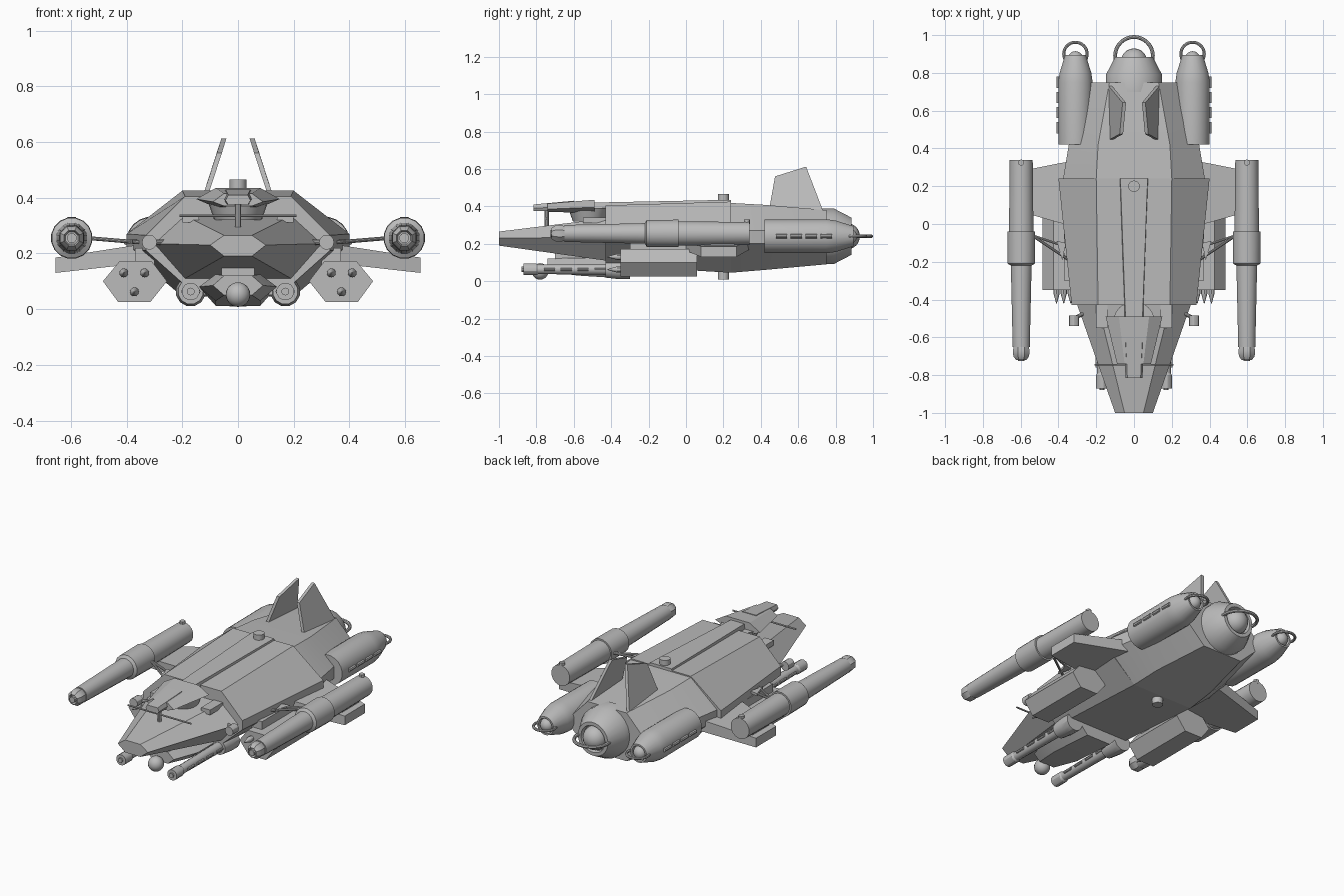
import bpy, bmesh, math
from mathutils import Vector

cube = bpy.data.objects.get("Cube")
if cube:
    bpy.data.objects.remove(cube)

grey = bpy.data.materials.new("hull grey")
grey.use_nodes = True
colour = (0.5, 0.5, 0.5, 1)
grey.diffuse_color = colour
grey.node_tree.nodes["Principled BSDF"].inputs["Base Color"].default_value = colour


def finish(name, bm, angle=30):
    bmesh.ops.recalc_face_normals(bm, faces=bm.faces)
    mesh = bpy.data.meshes.new(name)
    bm.to_mesh(mesh)
    bm.free()
    mesh.materials.append(grey)
    ob = bpy.data.objects.new(name, mesh)
    bpy.context.collection.objects.link(ob)
    bpy.ops.object.select_all(action="DESELECT")
    ob.select_set(True)
    bpy.context.view_layer.objects.active = ob
    bpy.ops.object.shade_smooth_by_angle(angle=math.radians(angle))
    return ob


def loft(name, rings, angle=30):
    """Skin a row of closed rings of points and cap both ends."""
    bm = bmesh.new()
    rows = [[bm.verts.new(p) for p in ring] for ring in rings]
    n = len(rows[0])
    for a, b in zip(rows, rows[1:]):
        for i in range(n):
            j = (i + 1) % n
            bm.faces.new((a[i], a[j], b[j], b[i]))
    bm.faces.new(rows[0])
    bm.faces.new(rows[-1])
    return finish(name, bm, angle)


def tube(name, x, z, profile, sides=16):
    """Turned part along y from (y, radius) pairs."""
    turn = [2 * math.pi * (i + 0.5) / sides for i in range(sides)]
    return loft(name, [[(x + r * math.cos(t), y, z + r * math.sin(t)) for t in turn]
                       for y, r in profile])


def rod(name, start, end, radius, sides=10, tip=None):
    a, b = Vector(start), Vector(end)
    bm = bmesh.new()
    bmesh.ops.create_cone(bm, cap_ends=True, segments=sides, radius1=radius,
                          radius2=radius if tip is None else tip, depth=(b - a).length)
    bm.transform(Vector((0, 0, 1)).rotation_difference(b - a).to_matrix().to_4x4())
    bmesh.ops.translate(bm, vec=(a + b) / 2, verts=bm.verts)
    return finish(name, bm)


def ball(name, centre, radius):
    bm = bmesh.new()
    bmesh.ops.create_uvsphere(bm, u_segments=20, v_segments=12, radius=radius)
    bmesh.ops.translate(bm, vec=centre, verts=bm.verts)
    return finish(name, bm)


def hoop(name, centre, radius, thick):
    bpy.ops.mesh.primitive_torus_add(location=centre, major_radius=radius, minor_radius=thick,
                                     major_segments=32, minor_segments=8)
    ob = bpy.context.object
    ob.name = name
    ob.data.materials.append(grey)
    bpy.ops.object.shade_smooth_by_angle()


def octagon(y, wide, flat, low, mid_low, mid_high, high):
    """Symmetric hull section with upright sides."""
    half = [(flat, low), (wide, mid_low), (wide, mid_high), (flat, high)]
    return [(x, y, z) for x, z in half] + [(-x, y, z) for x, z in reversed(half)]


def hexagon(y, wide, flat, low, mid, high):
    half = [(flat, low), (wide, mid), (flat, high)]
    return [(x, y, z) for x, z in half] + [(-x, y, z) for x, z in reversed(half)]


def box(name, lo, hi):
    (a, b, c), (d, e, f) = lo, hi
    return loft(name, [[(a, y, c), (d, y, c), (d, y, f), (a, y, f)] for y in (b, e)])


# Fuselage
loft("main_hull", [octagon(-0.43, 0.33, 0.19, 0.085, 0.21, 0.265, 0.405),
                   octagon(0.24, 0.40, 0.2, 0.045, 0.215, 0.27, 0.425)])
loft("rear_hull", [octagon(0.24, 0.375, 0.2, 0.045, 0.2, 0.27, 0.418),
                   octagon(0.42, 0.345, 0.19, 0.06, 0.2, 0.27, 0.408),
                   octagon(0.75, 0.235, 0.13, 0.09, 0.19, 0.27, 0.38)])
loft("nose", [hexagon(-1.0, 0.1, 0.05, 0.19, 0.23, 0.265),
              hexagon(-0.43, 0.3, 0.19, 0.11, 0.235, 0.335)])
loft("spine", [[(-w, y, low), (w, y, low), (w * 0.9, y, high), (-w * 0.9, y, high)]
               for y, w, low, high in ((-0.5, 0.05, 0.38, 0.42), (0.24, 0.08, 0.40, 0.435))])
rod("top_sensor", (0, 0.2, 0.42), (0, 0.2, 0.465), 0.03, 16)
rod("belly_sensor", (0, 0.2, 0.01), (0, 0.2, 0.06), 0.03, 16)

# Raised cabin on its round mount
rod("cabin_mount", (0, -0.52, 0.32), (0, -0.52, 0.39), 0.085, 24, 0.11)
loft("cabin", [hexagon(-0.74, 0.09, 0.05, 0.37, 0.385, 0.415),
               hexagon(-0.49, 0.15, 0.08, 0.365, 0.395, 0.435)])
loft("cabin_snout", [hexagon(-0.815, 0.045, 0.035, 0.375, 0.39, 0.41),
                     hexagon(-0.60, 0.055, 0.045, 0.375, 0.40, 0.43)])
rod("cross_aerial", (-0.21, -0.745, 0.335), (0.21, -0.745, 0.335), 0.005)
rod("aerial_post", (0, -0.745, 0.28), (0, -0.745, 0.385), 0.012)

# Main engine
tube("main_engine", 0, 0.24, [(0.70, 0.15), (0.79, 0.15), (0.885, 0.1), (0.885, 0.08), (0.86, 0.075)], 24)
ball("engine_core", (0, 0.86, 0.24), 0.07)
hoop("engine_hoop", (0, 0.89, 0.24), 0.1, 0.01)

# Chin turret
loft("chin_fairing", [hexagon(-0.74, 0.09, 0.05, 0.05, 0.085, 0.12),
                      hexagon(-0.58, 0.14, 0.08, 0.03, 0.08, 0.125),
                      hexagon(-0.30, 0.14, 0.08, 0.012, 0.08, 0.125)])
box("chin_pylon", (-0.06, -0.7, 0.1), (0.06, -0.35, 0.18))
ball("chin_ball", (0, -0.78, 0.052), 0.044)

for s in (-1, 1):
    side = "left_" if s > 0 else "right_"

    # Chin guns with side vents
    x = s * 0.17
    tube(side + "chin_gun", x, 0.063, [(-0.87, 0.02), (-0.87, 0.032), (-0.80, 0.032), (-0.79, 0.026),
                                       (-0.43, 0.03), (-0.43, 0.046), (-0.36, 0.054), (-0.30, 0.054)], 12)
    rod(side + "chin_muzzle", (x, -0.88, 0.063), (x, -0.85, 0.063), 0.014)
    for i in range(4):
        y = -0.76 + i * 0.09
        for t in (-1, 1):
            rod(side + "chin_vent", (x + t * 0.027, y, 0.063), (x + t * 0.027, y + 0.06, 0.063), 0.008, 8)
    box(side + "chin_gun_arm", (min(x, s * 0.1), -0.42, 0.05), (max(x, s * 0.1), -0.32, 0.09))

    # Nose sensors
    rod(side + "nose_sensor", (s * 0.318, -0.54, 0.24), (s * 0.318, -0.485, 0.24), 0.027, 12)
    rod(side + "nose_sensor_arm", (s * 0.318, -0.5, 0.24), (s * 0.24, -0.46, 0.24), 0.01)
    box(side + "nose_step", (min(s * 0.14, s * 0.2), -0.55, 0.31), (max(s * 0.14, s * 0.2), -0.43, 0.34))

    # Rocket pods
    outline = [(0.485, 0.10), (0.425, 0.172), (0.31, 0.172), (0.255, 0.10), (0.315, 0.025), (0.43, 0.025)]
    loft(side + "rocket_pod", [[(s * px, y, pz) for px, pz in outline] for y in (-0.35, 0.06)])
    box(side + "rocket_pylon", (min(s * 0.3, s * 0.37), -0.3, 0.14), (max(s * 0.3, s * 0.37), 0.04, 0.22))
    for px, pz in ((0.335, 0.13), (0.41, 0.13), (0.372, 0.062)):
        rod(side + "rocket", (s * px, -0.34, pz), (s * px, -0.37, pz), 0.016, 12)
        rod(side + "rocket_tip", (s * px, -0.37, pz), (s * px, -0.42, pz), 0.016, 12, 0.002)

    # Drooping wings
    loft(side + "wing", [[(s * px, front, low), (s * px, back, low), (s * px, back, high), (s * px, front, high)]
                         for px, front, back, low, high in ((0.30, -0.02, 0.34, 0.17, 0.24),
                                                            (0.655, 0.08, 0.27, 0.13, 0.185))])

    # Wing cannons
    x, z = s * 0.597, 0.255
    tube(side + "wing_cannon", x, z, [(-0.65, 0.046), (-0.22, 0.056), (-0.21, 0.073), (-0.04, 0.075),
                                      (-0.04, 0.066), (0.34, 0.062)], 16)
    tube(side + "cannon_muzzle", x, z, [(-0.70, 0.024), (-0.72, 0.03), (-0.70, 0.045), (-0.67, 0.048),
                                        (-0.64, 0.04)], 8)
    rod(side + "cannon_barrel", (x, -0.725, z), (x, -0.66, z), 0.018)
    rod(side + "cannon_knob", (x, 0.325, z + 0.05), (x, 0.325, z + 0.075), 0.016, 12)
    box(side + "cannon_pylon", (x - 0.025, 0.1, 0.15), (x + 0.025, 0.26, 0.24))
    for y in (-0.22, -0.14):
        rod(side + "cannon_strut", (s * 0.3, y, 0.235), (s * 0.54, -0.06, 0.255), 0.007)
    loft(side + "strut_fin", [[(s * px, -0.1, pz), (s * (px + 0.05), -0.09, pz), (s * (px + 0.02), -0.19, pz)]
                              for px, pz in ((0.36, 0.235), (0.36, 0.25))])

    # Outer engines with vents
    x, z = s * 0.31, 0.24
    tube(side + "engine", x, z, [(0.42, 0.09), (0.75, 0.092), (0.80, 0.085), (0.895, 0.055),
                                 (0.895, 0.045), (0.875, 0.042)], 20)
    ball(side + "engine_core", (x, 0.875, z), 0.04)
    hoop(side + "engine_hoop", (x, 0.9, z), 0.062, 0.008)
    for i in range(4):
        y = 0.48 + i * 0.08
        rod(side + "engine_vent", (s * 0.4, y, z), (s * 0.4, y + 0.06, z), 0.011, 8)

    # Tail fins leaning inward
    edge = [(0.445, 0.385, 0.115), (0.476, 0.56, 0.058), (0.642, 0.612, 0.042), (0.735, 0.37, 0.12)]
    loft(side + "tail_fin", [[(s * (px + t), y, pz) for y, pz, px in edge] for t in (0, 0.018)])
